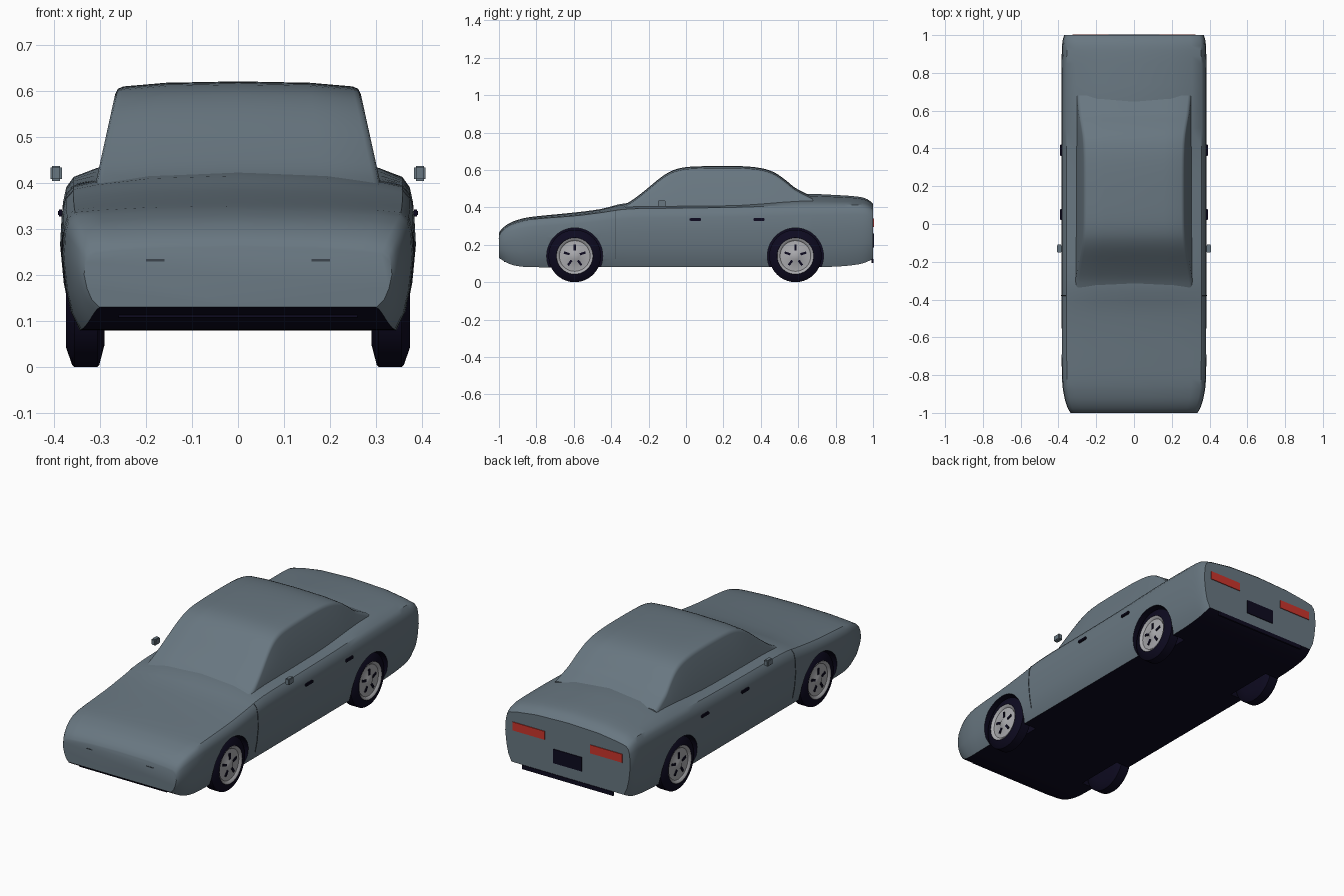
import bpy, bmesh, math
from mathutils import Matrix, Vector

cube = bpy.data.objects.get("Cube")
if cube:
    bpy.data.objects.remove(cube, do_unlink=True)


def material(name, r, g, b):
    m = bpy.data.materials.new(name)
    m.use_nodes = True
    m.diffuse_color = (r, g, b, 1)
    m.node_tree.nodes["Principled BSDF"].inputs["Base Color"].default_value = (r, g, b, 1)
    return m


PAINT = material("slate paint", 0.14, 0.185, 0.22)
DARK = material("midnight black", 0.004, 0.003, 0.014)
SILVER = material("wheel silver", 0.4, 0.4, 0.42)
RED = material("lamp red", 0.6, 0.035, 0.025)
SEAM = material("seam grey", 0.045, 0.06, 0.075)


def finish(name, bm, *mats, angle=35):
    bmesh.ops.recalc_face_normals(bm, faces=bm.faces)
    mesh = bpy.data.meshes.new(name)
    bm.to_mesh(mesh)
    bm.free()
    for m in mats:
        mesh.materials.append(m)
    ob = bpy.data.objects.new(name, mesh)
    bpy.context.collection.objects.link(ob)
    smooth(ob, angle)
    return ob


def smooth(ob, angle):
    bpy.ops.object.select_all(action="DESELECT")
    ob.select_set(True)
    bpy.context.view_layer.objects.active = ob
    bpy.ops.object.shade_smooth_by_angle(angle=math.radians(angle))


def box(name, center, size, mat, bevel=0.0):
    bm = bmesh.new()
    bmesh.ops.create_cube(bm, size=1, matrix=Matrix.Translation(center) @ Matrix.Diagonal((*size, 1)))
    if bevel:
        bmesh.ops.bevel(bm, geom=bm.edges[:], offset=bevel, segments=2, affect="EDGES")
    return finish(name, bm, mat)


def refine(rows, steps=3):
    """Smooth a list of stations with a Catmull-Rom spline."""
    pts = [Vector(r) for r in rows]
    out = []
    for i in range(len(pts) - 1):
        a, b, c, d = pts[max(i - 1, 0)], pts[i], pts[i + 1], pts[min(i + 2, len(pts) - 1)]
        for k in range(steps):
            t = k / steps
            out.append(b + 0.5 * t * (c - a + t * (2 * a - 5 * b + 4 * c - d + t * (3 * (b - c) + d - a))))
    return out + [pts[-1]]


def loft(bm, stations, half_section):
    """Bridge mirrored half sections, given from bottom centre to top centre."""
    rings = []
    for s in stations:
        half = half_section(s)
        ring = half + [(-x, z) for x, z in half[-2:0:-1]]
        rings.append([bm.verts.new((x, s[0], z)) for x, z in ring])
    n = len(rings[0])
    for a, b in zip(rings, rings[1:]):
        for i in range(n):
            bm.faces.new((a[i], a[(i + 1) % n], b[(i + 1) % n], b[i]))
    bm.faces.new(rings[0])
    bm.faces.new(rings[-1])


def lathe(name, profile, x_sign, y, z, mat, segments=40):
    """Spin an (x, radius) profile about the axle."""
    bm = bmesh.new()
    verts = [bm.verts.new((x_sign * x, y, z + r)) for x, r in profile]
    edges = [bm.edges.new(p) for p in zip(verts, verts[1:])]
    bmesh.ops.spin(bm, geom=verts + edges, cent=(0, y, z), axis=(1, 0, 0),
                   angle=math.tau, steps=segments, use_duplicate=False)
    bmesh.ops.remove_doubles(bm, verts=bm.verts, dist=0.0001)
    return finish(name, bm, mat)


# Lower body: y, half width, underside, shoulder, centre height
BODY = [
    (-1.0, .335, .13, .245, .262), (-.985, .346, .12, .27, .285),
    (-.95, .36, .10, .297, .312), (-.9, .372, .086, .318, .333),
    (-.82, .381, .08, .335, .35), (-.6, .384, .08, .352, .372),
    (-.45, .385, .08, .37, .392), (-.3, .385, .08, .388, .425),
    (0, .385, .08, .393, .425), (.3, .385, .08, .398, .43),
    (.6, .385, .08, .405, .47), (.8, .384, .083, .408, .466),
    (.92, .382, .095, .408, .457), (.97, .378, .11, .40, .443), (1, .37, .125, .385, .42),
]


def body_half(s):
    _, w, low, sh, top = s
    h = sh - low
    return [(0, low), (.9 * w, low), (.95 * w, low + .15 * h), (.98 * w, low + .35 * h),
            (w, low + .62 * h), (.99 * w, low + .85 * h), (.972 * w, low + .95 * h),
            (.93 * w, sh + .1 * (top - sh)), (.8 * w, sh + .4 * (top - sh)),
            (.5 * w, sh + .82 * (top - sh)), (0, top)]


bm = bmesh.new()
loft(bm, refine(BODY), body_half)
bm.normal_update()
bmesh.ops.recalc_face_normals(bm, faces=bm.faces)
for f in bm.faces:
    f.material_index = 1 if f.normal.z < -0.6 else 0
body = finish("body", bm, PAINT, DARK)

# Wheel arches
AXLES = {"front": -.595, "rear": .585}
HUB = 0.14
bm = bmesh.new()
for y in AXLES.values():
    for side in (-1, 1):
        place = Matrix.Translation((side * .37, y, HUB)) @ Matrix.Rotation(math.pi / 2, 4, "Y")
        bmesh.ops.create_cone(bm, cap_ends=True, segments=48, radius1=.15, radius2=.15, depth=.2, matrix=place)
for f in bm.faces:
    f.material_index = 1
cutter = finish("arch_cutter", bm, PAINT, DARK)
cutter.hide_render = True
cut = body.modifiers.new("arches", "BOOLEAN")
cut.object = cutter
cut.operation = "DIFFERENCE"
cut.solver = "EXACT"
bpy.context.view_layer.objects.active = body
bpy.ops.object.modifier_apply(modifier=cut.name)
bpy.data.objects.remove(cutter, do_unlink=True)
smooth(body, 35)

# Cabin: y, roof height
CABIN = [(-.34, .41), (-.29, .437), (-.22, .49), (-.15, .548), (-.1, .583), (-.05, .605), (.02, .617),
         (.15, .621), (.3, .62), (.4, .61), (.47, .588), (.53, .548), (.58, .507), (.63, .48), (.68, .455)]


def cabin_half(s):
    z = s[1]
    w = .31 - (z - .4) * .22
    return [(0, .37), (.313, .37), (w + .006, z - .028), (w, z - .016), (w - .012, z - .011),
            (.6 * w, z - .003), (0, z)]


bm = bmesh.new()
loft(bm, refine(CABIN), cabin_half)
finish("cabin", bm, PAINT, angle=50)

# Wheels
TYRE = [(.29, 0), (.29, .09), (.302, .136), (.306, .14), (.356, .14), (.361, .136), (.374, .098), (.366, .094)]
RIM = [(.35, .097), (.374, .097), (.372, .09), (.364, .082), (.367, .03), (.372, .022), (.373, 0)]
for end, y in AXLES.items():
    for side, label in ((1, "left"), (-1, "right")):
        lathe(f"{end}_{label}_tyre", TYRE, side, y, HUB, DARK)
        lathe(f"{end}_{label}_rim", RIM, side, y, HUB, SILVER)
        bm = bmesh.new()
        for k in range(5):
            spin = Matrix.Rotation(math.tau * k / 5, 4, "X")
            place = (Matrix.Translation((side * .367, y, HUB)) @ spin
                     @ Matrix.Translation((0, 0, .045)) @ Matrix.Diagonal((.006, .012, .032, 1)))
            bmesh.ops.create_cube(bm, size=1, matrix=place)
        finish(f"{end}_{label}_rim_slots", bm, DARK)

# Side details
for side, label in ((1, "left"), (-1, "right")):
    box(f"{label}_mirror", (side * .396, -.13, .421), (.025, .042, .033), PAINT, .004)
    for door, y in (("front", .05), ("rear", .39)):
        box(f"{label}_{door}_handle", (side * .386, y, .335), (.012, .06, .015), DARK, .003)
    box(f"{label}_tail_lamp", (side * .23, 1, .318), (.19, .008, .045), RED)
    box(f"{label}_nose_marker", (side * .18, -1, .232), (.04, .003, .005), SEAM)

    # Door seam following the body side
    path = body_half((-.378, .385, .08, .38, .408))[2:8]
    curve = bpy.data.curves.new(f"{label}_door_seam", "CURVE")
    curve.dimensions = "3D"
    curve.bevel_depth = .0022
    spline = curve.splines.new("POLY")
    spline.points.add(len(path) - 1)
    for p, (x, z) in zip(spline.points, path):
        p.co = (side * x, -.378, z, 1)
    curve.materials.append(SEAM)
    bpy.context.collection.objects.link(bpy.data.objects.new(f"{label}_door_seam", curve))

# Front and rear trim
box("front_lip", (0, -.968, .118), (.52, .012, .02), DARK)
box("rear_plate", (0, 1, .222), (.17, .008, .075), DARK)
box("rear_bumper_strip", (0, .998, .114), (.54, .01, .022), DARK)
